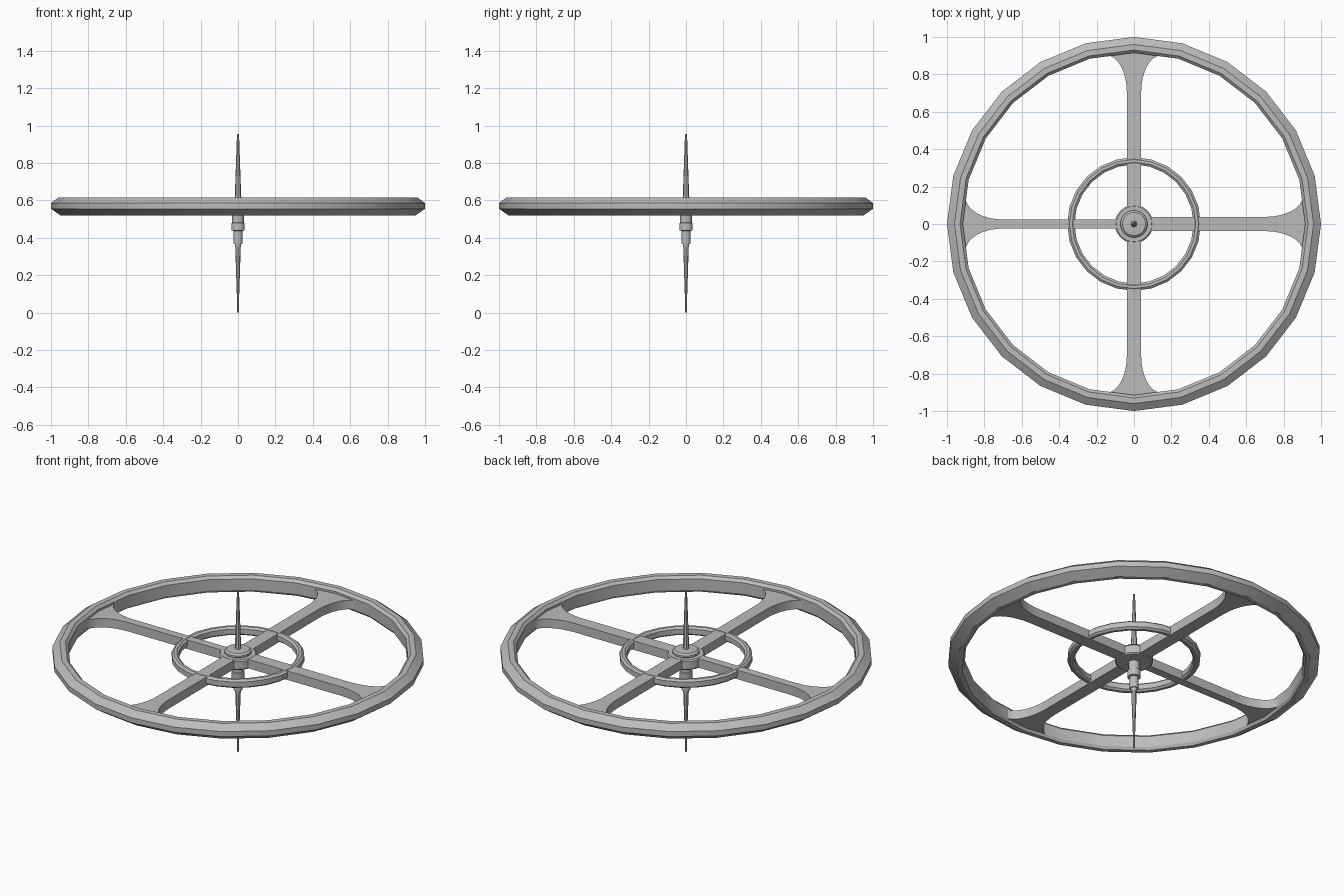
import bpy, bmesh, math
from mathutils import Matrix

cube = bpy.data.objects.get("Cube")
if cube:
    bpy.data.objects.remove(cube)

metal = bpy.data.materials.new("grey_metal")
metal.use_nodes = True
GREY = (0.5, 0.5, 0.5, 1)
metal.diffuse_color = GREY
metal.node_tree.nodes["Principled BSDF"].inputs["Base Color"].default_value = GREY


def finish(name, bm, angle=30):
    bmesh.ops.recalc_face_normals(bm, faces=bm.faces)
    mesh = bpy.data.meshes.new(name)
    bm.to_mesh(mesh)
    bm.free()
    mesh.materials.append(metal)
    obj = bpy.data.objects.new(name, mesh)
    bpy.context.collection.objects.link(obj)
    bpy.ops.object.select_all(action="DESELECT")
    obj.select_set(True)
    bpy.context.view_layer.objects.active = obj
    bpy.ops.object.shade_smooth_by_angle(angle=math.radians(angle))
    return obj


def lathe(name, profile, sides, closed=False):
    """Turn (radius, height) points about the z axis; open profiles get end caps."""
    bm = bmesh.new()
    rings = []
    for r, z in profile:
        rings.append([bm.verts.new((r * math.cos(a), r * math.sin(a), z))
                      for a in (math.tau * i / sides for i in range(sides))])
    pairs = list(zip(rings, rings[1:]))
    if closed:
        pairs.append((rings[-1], rings[0]))
    else:
        bm.faces.new(rings[0])
        bm.faces.new(rings[-1])
    for low, high in pairs:
        for i in range(sides):
            j = (i + 1) % sides
            bm.faces.new((low[i], low[j], high[j], high[i]))
    return finish(name, bm)


def spoke(name, half_width, turn, bottom=0.535, top=0.588):
    """Flat bar that flares in a concave curve where it meets the rim."""
    steps = 8
    edge = [(0.0, half_width)]
    for i in range(steps + 1):
        t = math.sin(math.pi / 2 * i / steps)
        edge.append((0.7 + 0.2 * t, half_width + (0.142 - half_width) * (1 - math.sqrt(max(0, 1 - t * t)))))
    edge.append((0.93, 0.142))
    outline = edge + [(x, -y) for x, y in reversed(edge)]
    bm = bmesh.new()
    face = bm.faces.new([bm.verts.new((x, y, bottom)) for x, y in outline])
    extruded = bmesh.ops.extrude_face_region(bm, geom=[face])
    moved = [v for v in extruded["geom"] if isinstance(v, bmesh.types.BMVert)]
    bmesh.ops.translate(bm, verts=moved, vec=(0, 0, top - bottom))
    bmesh.ops.rotate(bm, verts=bm.verts, matrix=Matrix.Rotation(math.radians(turn), 3, "Z"))
    return finish(name, bm)


# Outer rim and inner ring
lathe("outer_rim", [(0.96, 0.615), (1.0, 0.585), (1.0, 0.555), (0.95, 0.52),
                    (0.925, 0.52), (0.915, 0.535), (0.915, 0.60), (0.93, 0.615)], 24, True)
lathe("inner_ring", [(0.345, 0.59), (0.357, 0.58), (0.357, 0.55), (0.345, 0.54),
                     (0.33, 0.54), (0.318, 0.55), (0.318, 0.58), (0.33, 0.59)], 24, True)

# Four spokes, the one on the right being slimmer
for name, half_width, turn in (("left_spoke", 0.038, 0), ("back_spoke", 0.038, 90),
                               ("right_spoke", 0.024, 180), ("front_spoke", 0.038, 270)):
    spoke(name, half_width, turn)

# Hub disc, cap and stepped collar
lathe("hub_disc", [(0.095, 0.53), (0.102, 0.537), (0.102, 0.582), (0.095, 0.589)], 24)
lathe("hub_cap", [(0.065, 0.585), (0.073, 0.592), (0.073, 0.602), (0.062, 0.612),
                  (0.03, 0.615)], 24)
lathe("hub_collar", [(0.015, 0.35), (0.018, 0.37), (0.024, 0.37), (0.024, 0.437),
                     (0.036, 0.44), (0.036, 0.478), (0.031, 0.482), (0.031, 0.54)], 16)

# Tapered spindle
lathe("lower_spindle", [(0.004, 0.0), (0.006, 0.08), (0.015, 0.36)], 8)
lathe("upper_spindle", [(0.018, 0.60), (0.015, 0.68), (0.006, 0.94), (0.005, 0.955)], 8)
